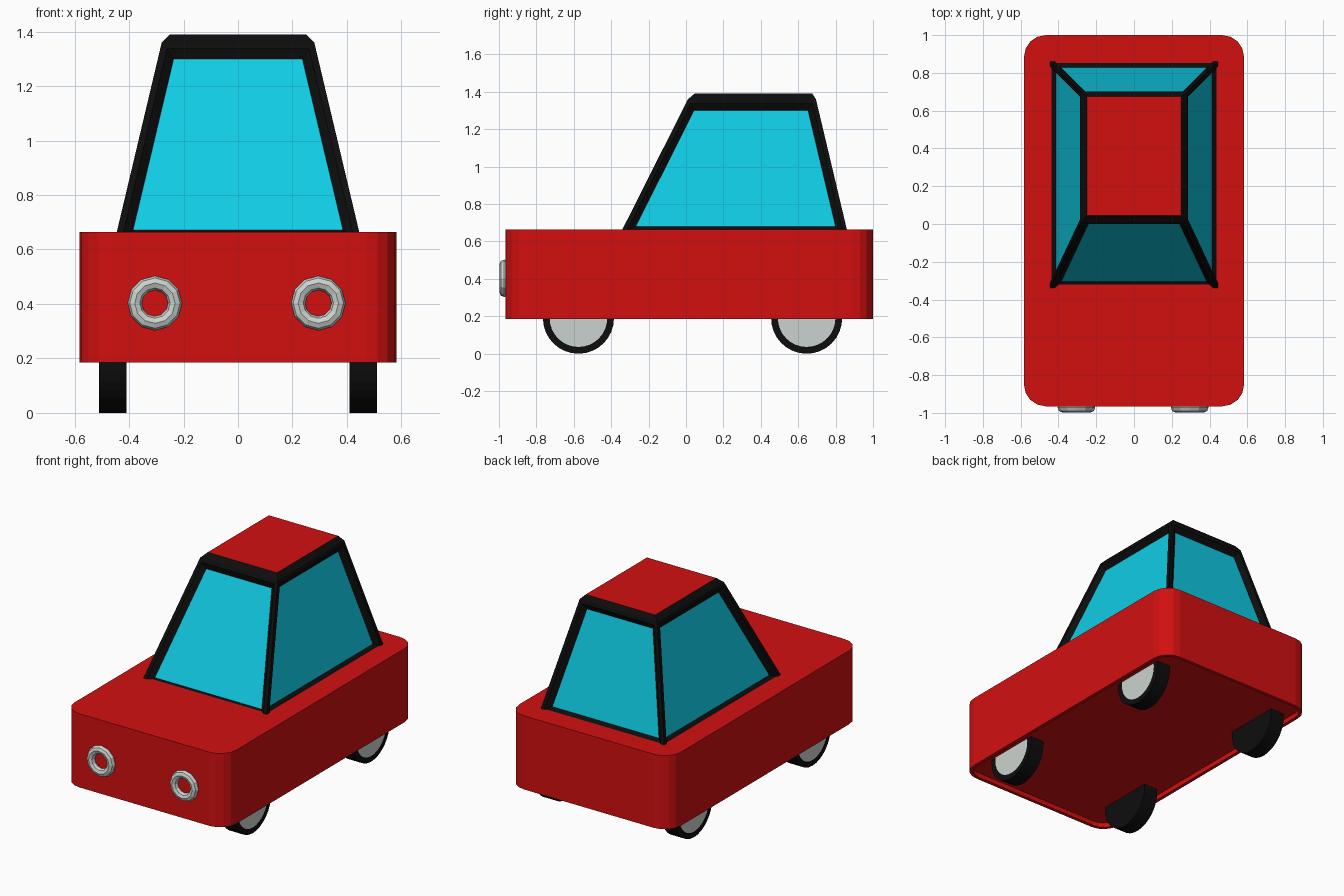
import bpy, bmesh, math
from mathutils import Matrix

if "Cube" in bpy.data.objects:
    bpy.data.objects.remove(bpy.data.objects["Cube"])


def material(name, rgb):
    m = bpy.data.materials.new(name)
    m.diffuse_color = (*rgb, 1)
    m.use_nodes = True
    m.node_tree.nodes["Principled BSDF"].inputs["Base Color"].default_value = m.diffuse_color
    return m


RED = material("red_paint", (0.65, 0.005, 0.005))
BLACK = material("black_trim", (0.004, 0.004, 0.004))
GLASS = material("cyan_glass", (0.005, 0.60, 0.78))
SILVER = material("light_grey", (0.60, 0.65, 0.62))


def finish(bm, name, mats):
    bm.normal_update()
    me = bpy.data.meshes.new(name)
    bm.to_mesh(me)
    bm.free()
    for m in mats:
        me.materials.append(m)
    ob = bpy.data.objects.new(name, me)
    bpy.context.collection.objects.link(ob)
    return ob


# Body: box with rounded upright corners and a shallow recess underneath
bm = bmesh.new()
bmesh.ops.create_cube(bm, size=1, matrix=Matrix.Translation((0, 0.0175, 0.425))
                      @ Matrix.Diagonal((1.165, 1.965, 0.48, 1)))
upright = [e for e in bm.edges if abs(e.verts[0].co.z - e.verts[1].co.z) > 0.1]
bmesh.ops.bevel(bm, geom=upright, offset=0.115, segments=4, profile=0.5, affect='EDGES')
bm.normal_update()
under = [f for f in bm.faces if f.normal.z < -0.9]
bmesh.ops.inset_individual(bm, faces=under, thickness=0.022, use_even_offset=True)
bmesh.ops.inset_individual(bm, faces=under, thickness=0.001, depth=-0.03, use_even_offset=True)
finish(bm, "body", [RED])

# Cabin: tapered black shell, chamfered red roof, recessed windows
bm = bmesh.new()
levels = [(0.452, -0.355, 0.867, 0.635), (0.28, 0.01, 0.695, 1.36), (0.25, 0.045, 0.675, 1.39)]
rings = [[bm.verts.new(p) for p in ((-x, y0, z), (x, y0, z), (x, y1, z), (-x, y1, z))]
         for x, y0, y1, z in levels]
sides = []
for lo, hi in zip(rings, rings[1:]):
    for i in range(4):
        j = (i + 1) % 4
        sides.append(bm.faces.new((lo[i], lo[j], hi[j], hi[i])))
roof = bm.faces.new(rings[-1])
bm.faces.new(rings[0][::-1])
roof.material_index = 1
windows = sides[:4]
bm.normal_update()
bmesh.ops.inset_individual(bm, faces=windows, thickness=0.024, use_even_offset=True)
bmesh.ops.inset_individual(bm, faces=windows, thickness=0.03, depth=-0.028, use_even_offset=True)
for f in windows:
    f.material_index = 2
finish(bm, "cabin", [BLACK, RED, GLASS])

# Wheels: black tyres with a light hub on the outer face
for sx, side in ((1, "right"), (-1, "left")):
    for y, end in ((-0.575, "front"), (0.645, "rear")):
        bm = bmesh.new()
        bmesh.ops.create_cone(bm, cap_ends=True, segments=32, radius1=0.19, radius2=0.19, depth=0.1,
                              matrix=Matrix.Translation((sx * 0.46, y, 0.19))
                              @ Matrix.Rotation(math.pi / 2, 4, 'Y'))
        bm.normal_update()
        hub = [f for f in bm.faces if f.normal.x * sx > 0.9]
        bmesh.ops.inset_individual(bm, faces=hub, thickness=0.036, use_even_offset=True)
        for f in hub:
            f.material_index = 1
        finish(bm, f"{end}_{side}_wheel", [BLACK, SILVER])

# Headlights: low-poly rings half sunk in the front
for x, side in ((-0.305, "left"), (0.295, "right")):
    bpy.ops.mesh.primitive_torus_add(location=(x, -0.972, 0.403), rotation=(math.pi / 2, 0, 0),
                                     major_segments=12, minor_segments=8,
                                     major_radius=0.074, minor_radius=0.026)
    ob = bpy.context.object
    ob.name = f"{side}_headlight"
    ob.data.materials.append(SILVER)
